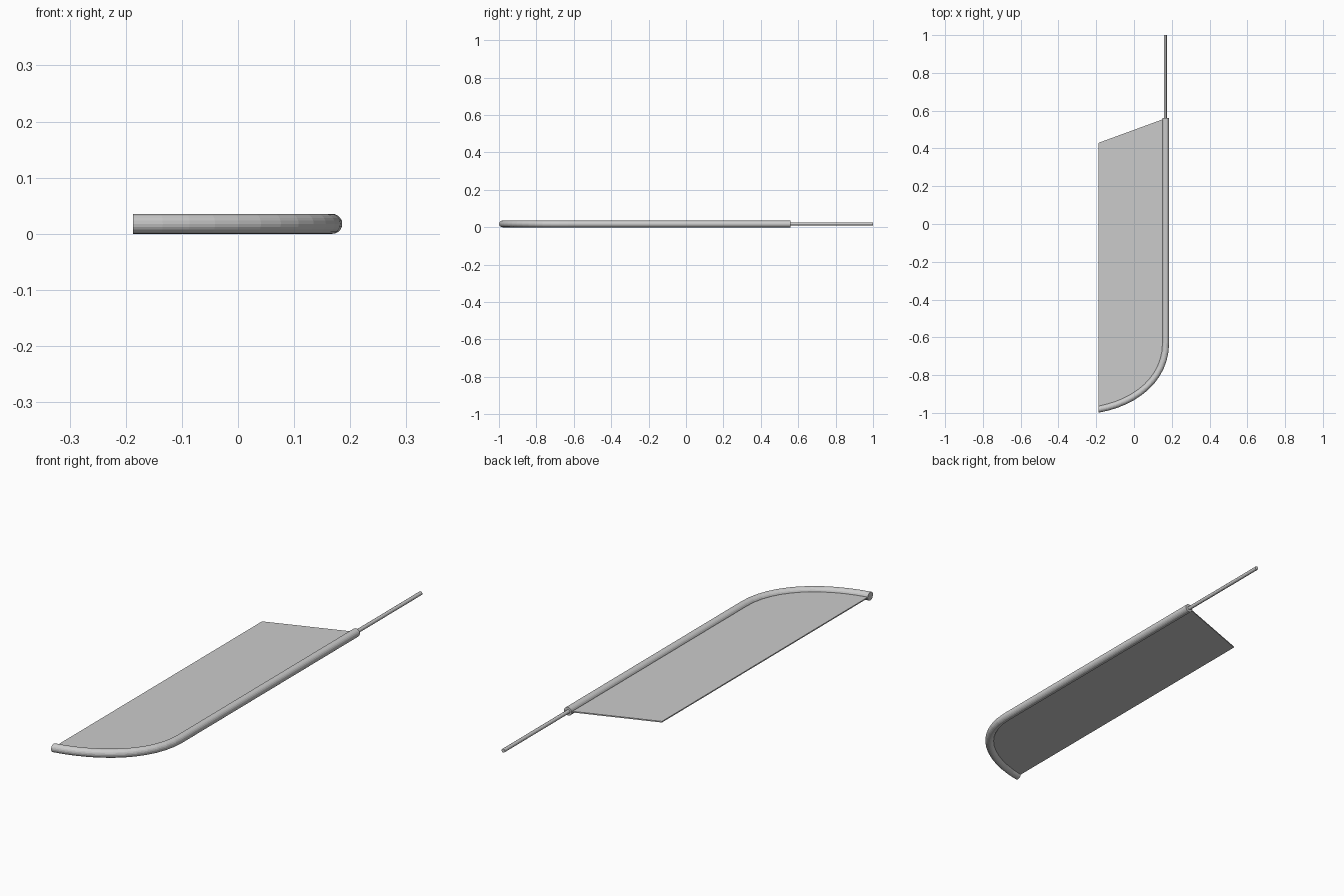
import bpy, bmesh, math
from mathutils import Vector

if "Cube" in bpy.data.objects:
    bpy.data.objects.remove(bpy.data.objects["Cube"])

R, ROD_R, Z = 0.0178, 0.008, 0.0178
X, LEFT, END_Y = 0.168, -0.187, 0.56
SIDES, STEPS = 20, 12


def finish(name, bm):
    bmesh.ops.recalc_face_normals(bm, faces=bm.faces)
    mesh = bpy.data.meshes.new(name)
    bm.to_mesh(mesh)
    bm.free()
    ob = bpy.data.objects.new(name, mesh)
    bpy.context.collection.objects.link(ob)
    return ob


def bezier(a, b, c, d, t):
    s = 1 - t
    return a * s**3 + b * 3 * s * s * t + c * 3 * s * t * t + d * t**3


def sweep(name, path, radius, cut_end=False):
    """Round tube along a flat path; cut_end trims the last ring to the x plane."""
    bm = bmesh.new()
    rings = []
    for i, p in enumerate(path):
        tangent = (path[min(i + 1, len(path) - 1)] - path[max(i - 1, 0)]).normalized()
        side = Vector((tangent.y, -tangent.x, 0))
        if cut_end and i == len(path) - 1:
            side = Vector((0, 1, 0))
        ring = []
        for k in range(SIDES):
            a = math.tau * k / SIDES
            # keep the same winding when the last ring is squared off
            sign = 1 if i == 0 or side.dot(prev) >= 0 else -1
            ring.append(bm.verts.new(p + side * (sign * radius * math.cos(a))
                                     + Vector((0, 0, radius * math.sin(a)))))
        prev = side * sign
        rings.append(ring)
    for a, b in zip(rings, rings[1:]):
        for k in range(SIDES):
            n = (k + 1) % SIDES
            bm.faces.new((a[k], a[n], b[n], b[k]))
    bm.faces.new(rings[0])
    bm.faces.new(rings[-1])
    return finish(name, bm)


# Centre line: straight side, then the rounded corner
ctrl = [Vector(p) for p in ((X, -0.63, Z), (X, -0.82, Z), (0.01, -0.945, Z), (LEFT, -0.981, Z))]
path = [Vector((X, END_Y, Z))] + [bezier(*ctrl, i / STEPS) for i in range(STEPS + 1)]

# Tubular rim
sweep("rim_tube", path, R, cut_end=True)

# Thin rod leaving the straight end
sweep("end_rod", [Vector((X - 0.002, 1.0, Z)), Vector((X - 0.002, 0.5, Z))], ROD_R)

# Flat panel inside the rim
bm = bmesh.new()
outline = path + [Vector((LEFT, 0.43, Z))]
bm.faces.new([bm.verts.new(p) for p in outline])
panel = finish("panel", bm)
mod = panel.modifiers.new("thickness", 'SOLIDIFY')
mod.thickness = 0.005
mod.offset = 0
